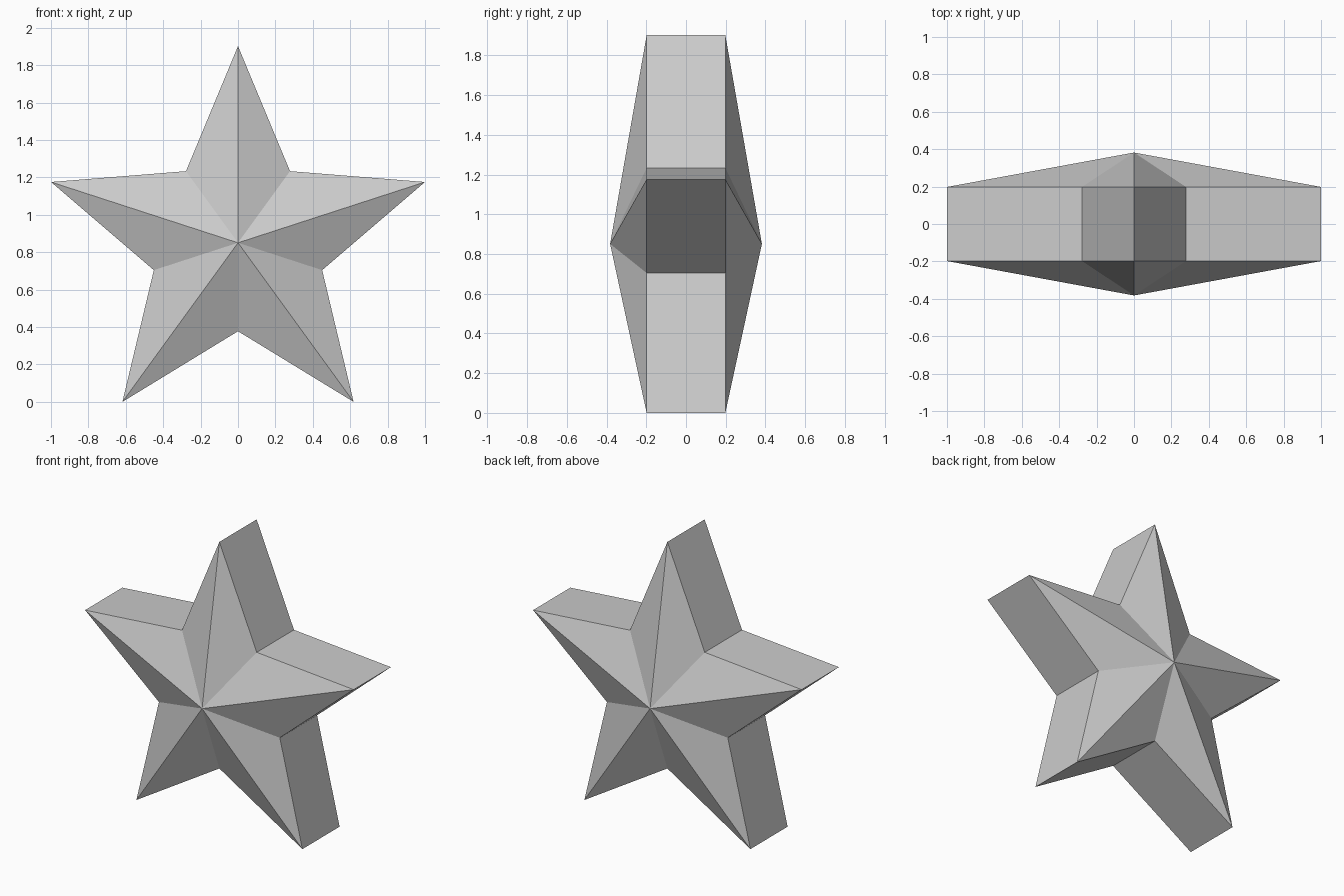
import bpy, bmesh
from math import sin, cos, pi

if "Cube" in bpy.data.objects:
    bpy.data.objects.remove(bpy.data.objects["Cube"])

OUTER = 1 / cos(pi / 10)      # tip radius, so the side tips reach x = +-1
INNER = OUTER * 0.45          # notch radius
CENTRE_Z = OUTER * cos(pi / 5)
HALF = 0.198                  # half thickness of the rim
PEAK = 0.382                  # height of the front and back points

bm = bmesh.new()


def ring(y):
    """Ten-point star outline at depth y."""
    pts = []
    for i in range(10):
        r = INNER if i % 2 else OUTER
        a = i * pi / 5
        pts.append(bm.verts.new((r * sin(a), y, CENTRE_Z + r * cos(a))))
    return pts


front, back = ring(-HALF), ring(HALF)
front_peak = bm.verts.new((0, -PEAK, CENTRE_Z))
back_peak = bm.verts.new((0, PEAK, CENTRE_Z))

# Faceted front and back plus the straight rim
for i in range(10):
    j = (i + 1) % 10
    bm.faces.new((front[i], front[j], front_peak))
    bm.faces.new((back[j], back[i], back_peak))
    bm.faces.new((front[j], front[i], back[i], back[j]))
bmesh.ops.recalc_face_normals(bm, faces=bm.faces)

mesh = bpy.data.meshes.new("star")
bm.to_mesh(mesh)
bm.free()
star = bpy.data.objects.new("star", mesh)
bpy.context.collection.objects.link(star)
